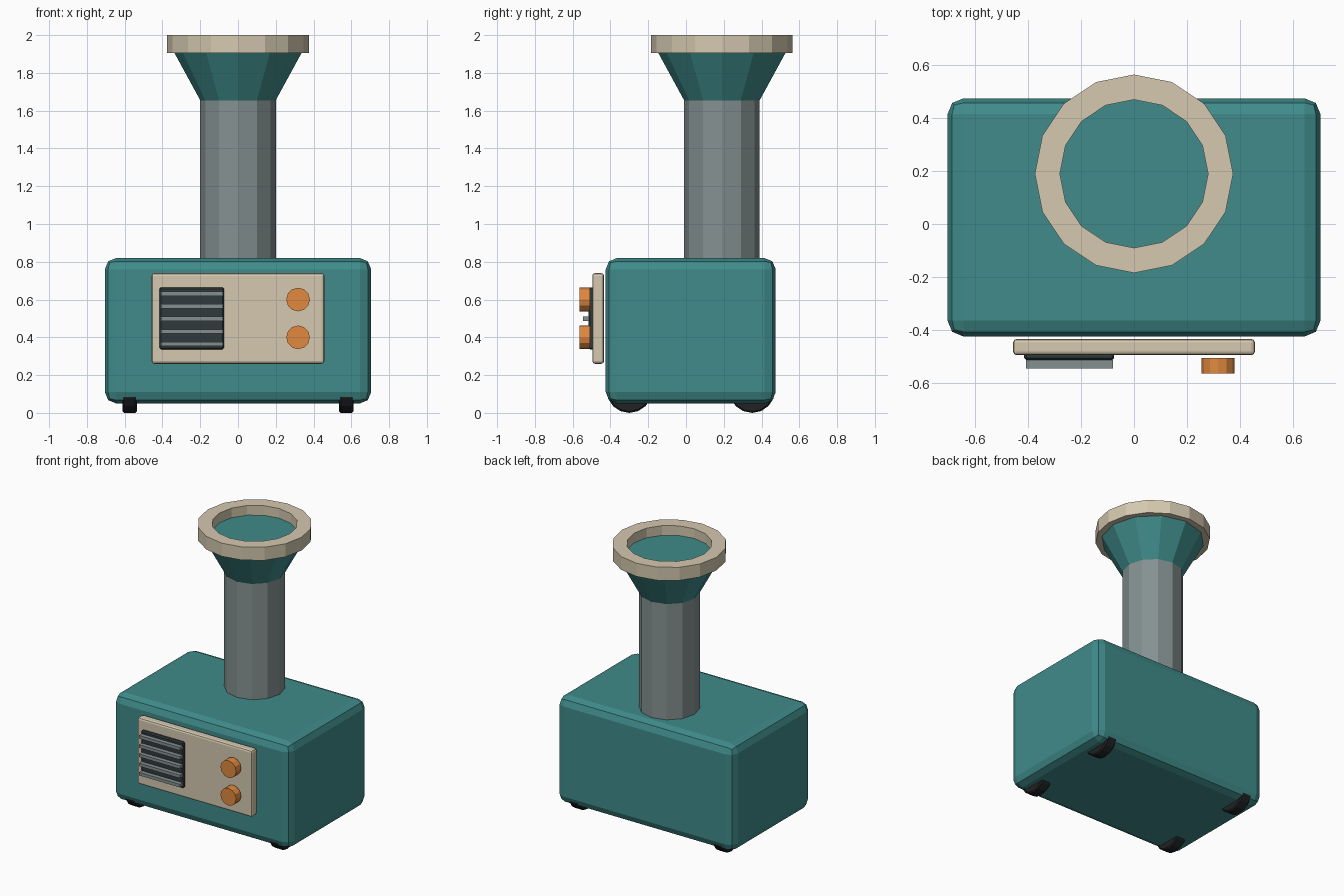
import bpy, bmesh, math
from mathutils import Matrix

if "Cube" in bpy.data.objects:
    bpy.data.objects.remove(bpy.data.objects["Cube"])


def material(name, r, g, b):
    m = bpy.data.materials.new(name)
    m.diffuse_color = (r, g, b, 1)
    m.use_nodes = True
    m.node_tree.nodes["Principled BSDF"].inputs["Base Color"].default_value = m.diffuse_color
    return m


TEAL = material("teal", 0.05, 0.26, 0.255)
CREAM = material("cream", 0.66, 0.58, 0.43)
ORANGE = material("orange", 0.75, 0.25, 0.05)
DARK = material("dark", 0.03, 0.042, 0.046)
RUBBER = material("rubber", 0.014, 0.016, 0.018)
STEEL = material("steel", 0.23, 0.28, 0.28)


def finish(bm, name, mat, bevel=0, segments=1):
    bmesh.ops.recalc_face_normals(bm, faces=bm.faces)
    mesh = bpy.data.meshes.new(name)
    bm.to_mesh(mesh)
    bm.free()
    mesh.materials.append(mat)
    ob = bpy.data.objects.new(name, mesh)
    bpy.context.collection.objects.link(ob)
    if bevel:
        mod = ob.modifiers.new("bevel", 'BEVEL')
        mod.width, mod.segments = bevel, segments
        mod.limit_method = 'ANGLE'
        mod.angle_limit = math.radians(40)
    return ob


def box(name, x, y, z, mat, bevel=0, segments=1):
    """Box from (min, max) ranges on each axis."""
    bm = bmesh.new()
    bmesh.ops.create_cube(bm, size=1)
    for v in bm.verts:
        v.co = [(r[0] + r[1]) / 2 + c * (r[1] - r[0]) for r, c in zip((x, y, z), v.co)]
    return finish(bm, name, mat, bevel, segments)


def lathe(name, profile, sides, origin, mat, axis='Z', bevel=0, closed=False):
    """Spin (radius, height) points; open profiles get end caps."""
    bm = bmesh.new()
    rings = [[bm.verts.new((r * math.cos(2 * math.pi * i / sides),
                            r * math.sin(2 * math.pi * i / sides), h))
              for i in range(sides)] for r, h in profile]
    pairs = list(zip(rings, rings[1:]))
    if closed:
        pairs.append((rings[-1], rings[0]))
    else:
        bm.faces.new(rings[0])
        bm.faces.new(rings[-1])
    for a, b in pairs:
        for i in range(sides):
            j = (i + 1) % sides
            bm.faces.new((a[i], a[j], b[j], b[i]))
    turn = {'Z': Matrix(), 'X': Matrix.Rotation(math.pi / 2, 4, 'Y'),
            '-Y': Matrix.Rotation(math.pi / 2, 4, 'X')}[axis]
    bm.transform(Matrix.Translation(origin) @ turn)
    return finish(bm, name, mat, bevel)


# Main housing
box("body", (-0.705, 0.705), (-0.425, 0.475), (0.05, 0.82), TEAL, 0.06, 2)

# Chimney column, flared hopper and rim
lathe("column", [(0.2, 0.79), (0.2, 1.66)], 12, (0, 0.19, 0), STEEL)
lathe("hopper", [(0.2, 1.655), (0.35, 1.93)], 12, (0, 0.19, 0), TEAL)
lathe("hopper_rim", [(0.28, 1.905), (0.375, 1.905), (0.375, 2.0), (0.28, 2.0)],
      16, (0, 0.19, 0), CREAM, closed=True)

# Front control panel
box("front_panel", (-0.457, 0.457), (-0.496, -0.434), (0.26, 0.74), CREAM, 0.014, 2)

# Vent with slats
box("vent", (-0.415, -0.075), (-0.515, -0.485), (0.335, 0.665), DARK, 0.008)
for i in range(5):
    z = 0.365 + i * 0.0665
    box(f"vent_slat_{i + 1}", (-0.408, -0.08), (-0.546, -0.514),
        (z - 0.011, z + 0.011), STEEL)

# Knobs
for name, z in (("lower_knob", 0.4), ("upper_knob", 0.6)):
    lathe(name, [(0.0625, 0), (0.0625, 0.058)], 12, (0.318, -0.507, z), ORANGE, '-Y')

# Half-sunk rollers used as feet
for side, x in (("left", -0.574), ("right", 0.574)):
    for end, y in (("front", -0.30), ("back", 0.35)):
        lathe(f"{end}_{side}_roller", [(0.122, -0.038), (0.122, 0.038)], 16,
              (x, y, 0.122), RUBBER, 'X', 0.008)
